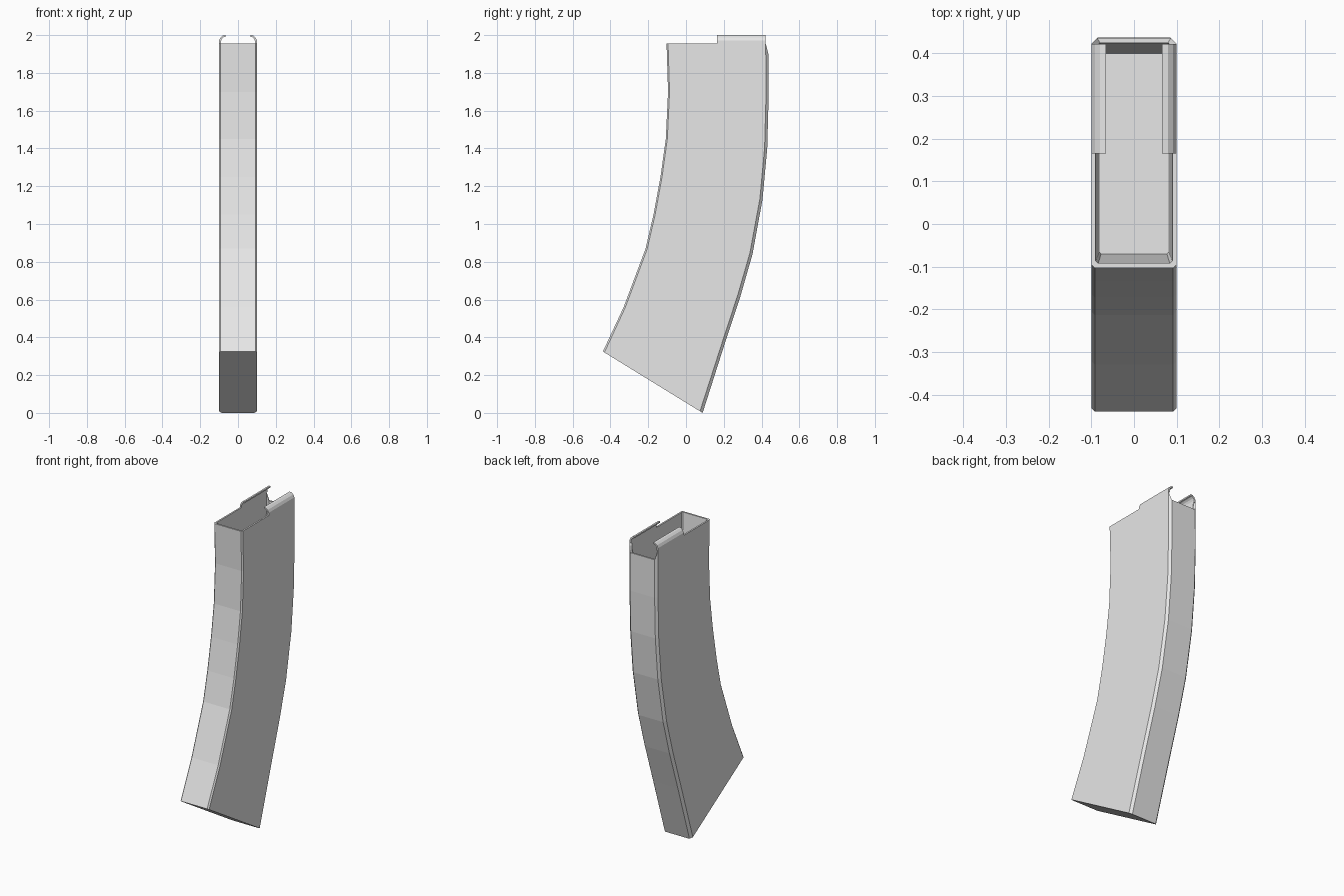
import bpy
import bmesh

cube = bpy.data.objects.get("Cube")
if cube:
    bpy.data.objects.remove(cube, do_unlink=True)

steel = bpy.data.materials.new("light_grey")
steel.use_nodes = True
GREY = (0.8, 0.8, 0.8, 1)
steel.diffuse_color = GREY
steel.node_tree.nodes["Principled BSDF"].inputs["Base Color"].default_value = GREY

# Stations down the curve: front y, front z, back y, back z
STATIONS = [
    (-0.103, 1.955, 0.436, 1.90),
    (-0.095, 1.70, 0.437, 1.66),
    (-0.107, 1.45, 0.430, 1.40),
    (-0.135, 1.25, 0.405, 1.13),
    (-0.172, 1.05, 0.352, 0.84),
    (-0.214, 0.87, 0.288, 0.617),
    (-0.330, 0.56, 0.204, 0.363),
    (-0.440, 0.325, 0.088, 0.0),
]
HALF = 0.1


def finish(bm, name):
    bmesh.ops.recalc_face_normals(bm, faces=bm.faces)
    mesh = bpy.data.meshes.new(name)
    bm.to_mesh(mesh)
    bm.free()
    mesh.materials.append(steel)
    obj = bpy.data.objects.new(name, mesh)
    bpy.context.collection.objects.link(obj)
    return obj


def ring(bm, half, yf, zf, yb, zb, cf, cb, top=False):
    """Chamfered rectangle slanting from the front edge to the back edge."""
    slope = 0 if top else (zb - zf) / (yb - yf)
    half_loop = [
        (half - cf, yf, zf),
        (half, yf + cf, zf + slope * cf),
        (half, yb - cb, zf if top else zb - slope * cb),
        (half - cb, yb, zb),
    ]
    loop = half_loop + [(-x, y, z) for x, y, z in reversed(half_loop)]
    return [bm.verts.new(p) for p in loop]


def bridge(bm, a, b):
    n = len(a)
    for i in range(n):
        j = (i + 1) % n
        bm.faces.new((a[i], a[j], b[j], b[i]))


# Curved hollow body: outer skin, rim, inner skin and inner floor
bm = bmesh.new()
outer = [ring(bm, HALF, *s, 0.008, 0.014, top=(i == 0))
         for i, s in enumerate(STATIONS)]
for a, b in zip(outer, outer[1:]):
    bridge(bm, a, b)
bm.faces.new(outer[-1])
inner_top = ring(bm, 0.09, -0.092, 1.955, 0.425, 1.90, 0.006, 0.01, top=True)
inner_low = ring(bm, 0.081, -0.07, 1.66, 0.40, 1.66, 0.004, 0.006)
bridge(bm, outer[0], inner_top)
bridge(bm, inner_top, inner_low)
bm.faces.new(inner_low)
finish(bm, "curved_body")

# Feed lips curling inward over the rear of the opening
LIP = [(0.1, 1.955), (0.1, 1.972), (0.092, 1.988), (0.08, 1.998), (0.066, 2.0),
       (0.066, 1.991), (0.076, 1.989), (0.085, 1.981), (0.09, 1.968), (0.09, 1.955)]
for side, label in ((1, "left"), (-1, "right")):
    bm = bmesh.new()
    ends = [[bm.verts.new((side * x, y, z)) for x, z in LIP] for y in (0.165, 0.422)]
    bridge(bm, *ends)
    for end in ends:
        bm.faces.new(end)
    finish(bm, label + "_feed_lip")
